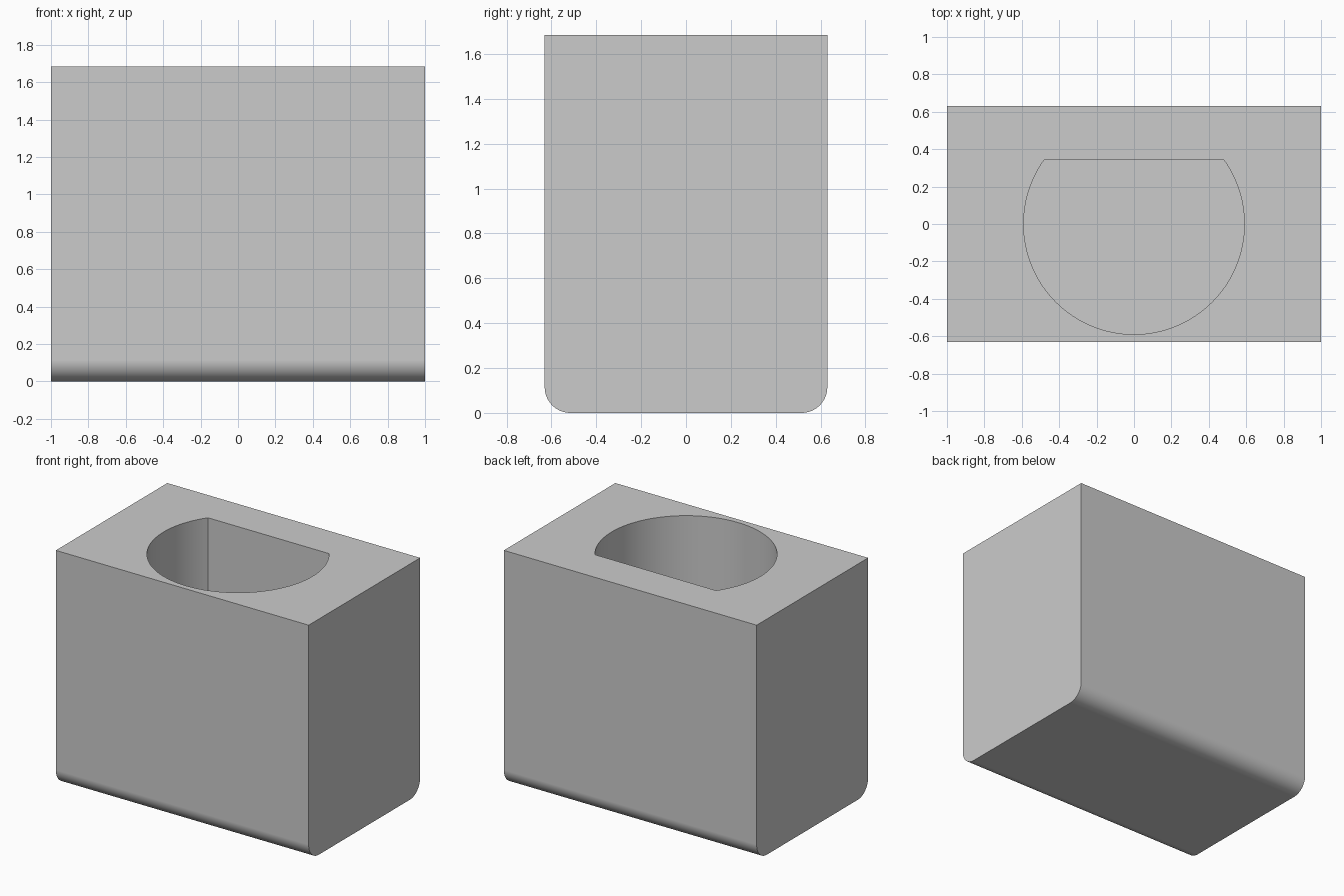
import bpy
import math

default = bpy.data.objects.get("Cube")
if default:
    bpy.data.objects.remove(default, do_unlink=True)

WIDTH, DEPTH, HEIGHT = 2.0, 1.26, 1.685
FILLET = 0.115
RADIUS, FLAT_Y = 0.59, 0.345
FLOOR = 0.2

grey = bpy.data.materials.new("plain_grey")
grey.use_nodes = True
colour = (0.6, 0.6, 0.6, 1)
grey.diffuse_color = colour
grey.node_tree.nodes["Principled BSDF"].inputs["Base Color"].default_value = colour


def arc(cx, cy, r, start, end, steps):
    """Points along a circular arc, angles in radians."""
    angles = [start + (end - start) * i / steps for i in range(steps + 1)]
    return [(cx + r * math.cos(a), cy + r * math.sin(a)) for a in angles]


def prism(name, profile, place, low, high):
    """Extrude a closed 2D profile between two levels."""
    n = len(profile)
    verts = [place(u, v, w) for w in (low, high) for u, v in profile]
    faces = [tuple(reversed(range(n))), tuple(range(n, 2 * n))]
    faces += [(i, (i + 1) % n, (i + 1) % n + n, i + n) for i in range(n)]
    mesh = bpy.data.meshes.new(name)
    mesh.from_pydata(verts, [], faces)
    mesh.materials.append(grey)
    obj = bpy.data.objects.new(name, mesh)
    bpy.context.collection.objects.link(obj)
    return obj


# Block: side profile with rounded lower edges, extruded across x
side = DEPTH / 2
profile = [(side, HEIGHT), (-side, HEIGHT)]
profile += arc(FILLET - side, FILLET, FILLET, math.pi, 1.5 * math.pi, 16)
profile += arc(side - FILLET, FILLET, FILLET, 1.5 * math.pi, 2 * math.pi, 16)
block = prism("block", profile, lambda u, v, w: (w, u, v), -WIDTH / 2, WIDTH / 2)

# Pocket: round hole with a flat back wall
flat = math.asin(FLAT_Y / RADIUS)
outline = arc(0, 0, RADIUS, math.pi - flat, 2 * math.pi + flat, 96)
cutter = prism("pocket_cutter", outline, lambda u, v, w: (u, v, w), FLOOR, HEIGHT + 0.2)
cutter.hide_render = True

bpy.ops.object.select_all(action='DESELECT')
block.select_set(True)
bpy.context.view_layer.objects.active = block
cut = block.modifiers.new("pocket", 'BOOLEAN')
cut.operation = 'DIFFERENCE'
cut.solver = 'EXACT'
cut.object = cutter
bpy.ops.object.modifier_apply(modifier=cut.name)
bpy.data.objects.remove(cutter, do_unlink=True)

# Smooth the curved walls while keeping corners crisp
bpy.ops.object.shade_smooth_by_angle(angle=math.radians(30))
weighted = block.modifiers.new("even_shading", 'WEIGHTED_NORMAL')
weighted.keep_sharp = True
